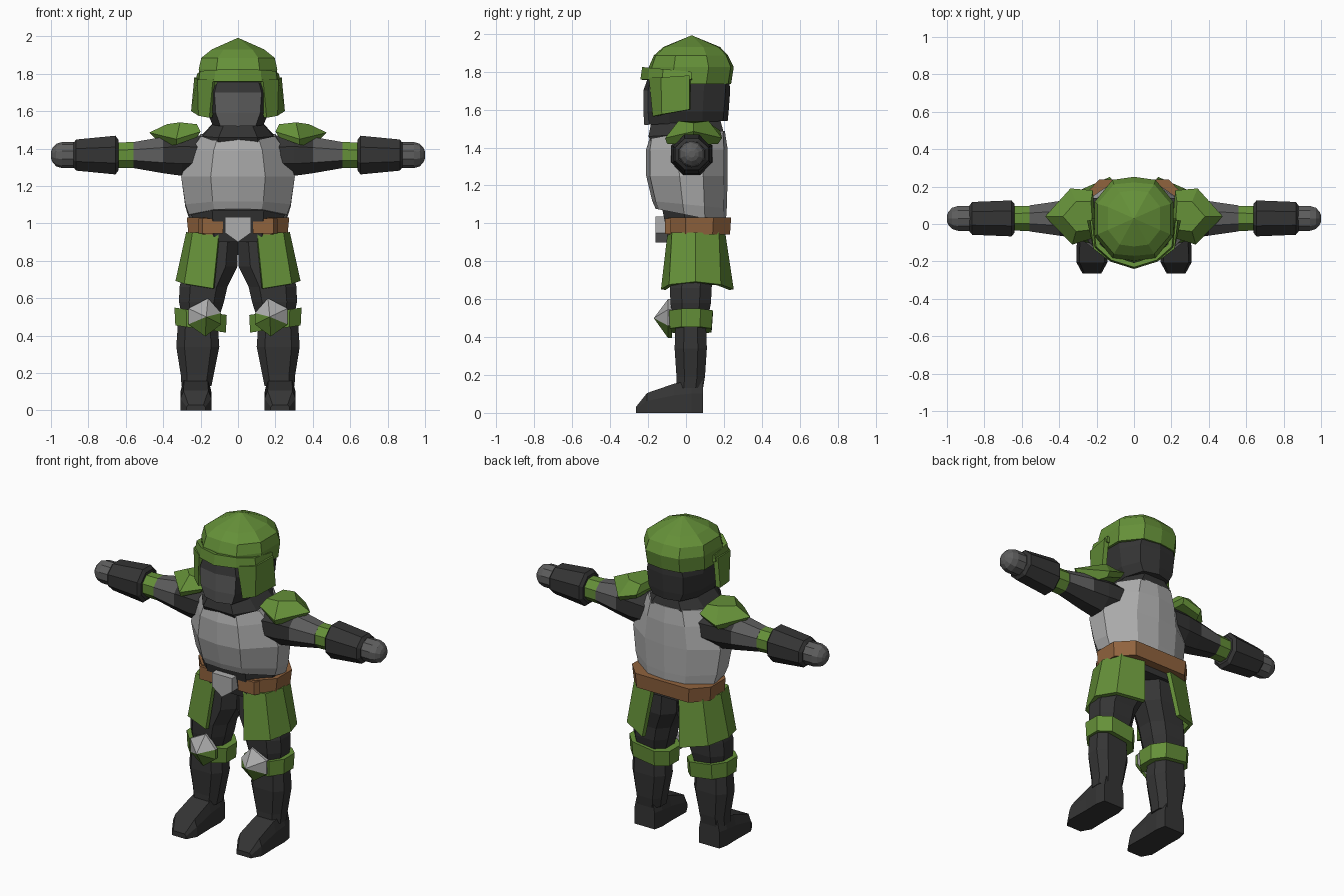
import bpy, bmesh, math

if "Cube" in bpy.data.objects:
    bpy.data.objects.remove(bpy.data.objects["Cube"])


def material(name, r, g, b):
    m = bpy.data.materials.new(name)
    m.use_nodes = True
    m.diffuse_color = (r, g, b, 1)
    bsdf = m.node_tree.nodes["Principled BSDF"]
    bsdf.inputs["Base Color"].default_value = (r, g, b, 1)
    bsdf.inputs["Roughness"].default_value = 0.8
    return m


GREEN = material("green_armour", 0.13, 0.28, 0.04)
DARK = material("dark_cloth", 0.035, 0.035, 0.035)
MID = material("mid_grey", 0.11, 0.11, 0.11)
LIGHT = material("light_grey_plate", 0.42, 0.42, 0.42)
BROWN = material("brown_leather", 0.28, 0.125, 0.048)


def loft(name, rings, *mats, rule=None, closed=True, thick=0, side=1):
    """Skin rows of points; closed rows become a capped solid, open rows a shell."""
    bm = bmesh.new()
    rows = [[bm.verts.new((side * x, y, z)) for x, y, z in r] for r in rings]
    n = len(rows[0])
    for a, b in zip(rows, rows[1:]):
        for i in range(n if closed else n - 1):
            j = (i + 1) % n
            bm.faces.new((a[i], a[j], b[j], b[i]))
    if closed:
        bm.faces.new(rows[0])
        bm.faces.new(rows[-1])
    bmesh.ops.remove_doubles(bm, verts=bm.verts, dist=0.0005)
    bmesh.ops.recalc_face_normals(bm, faces=bm.faces)
    bm.normal_update()
    if rule:
        for f in bm.faces:
            f.material_index = rule(f)
    me = bpy.data.meshes.new(name)
    bm.to_mesh(me)
    bm.free()
    for m in mats:
        me.materials.append(m)
    ob = bpy.data.objects.new(name, me)
    bpy.context.collection.objects.link(ob)
    if thick:
        mod = ob.modifiers.new("thickness", "SOLIDIFY")
        mod.thickness = thick
        mod.offset = 0


def pair(name, rings, *mats, rule=None, **kw):
    """Build a part on the left and its mirror on the right."""
    for side, label in ((1, "left"), (-1, "right")):
        r = (lambda f, s=side: rule(f, s)) if rule else None
        loft(label + "_" + name, rings, *mats, rule=r, side=side, **kw)


def octagon(z, rx, yf, yb, cx=0, c=0.55, cut=0.28, ridge=0, tilt=0, pitch=0):
    """Chamfered outline at height z, with optional centre ridges front and back."""
    a, b = yf + cut * (yb - yf), yb - 0.28 * (yb - yf)
    p = [(c * rx, yf), (rx, a), (rx, b), (c * rx, yb)]
    if ridge:
        p = [(0, yf - ridge)] + p + [(0, yb + ridge)]
    p += [(-x, y) for x, y in reversed(p) if x > 0]
    return [(cx + x, y, z + tilt * x + pitch * y) for x, y in p]


def sleeve(x, ry, rz, n=8, cy=0.03, cz=1.365):
    """Outline across the arm."""
    return [(x, cy + ry * math.cos(t), cz + rz * math.sin(t))
            for t in (2 * math.pi * (i + 0.5) / n for i in range(n))]


# Torso
loft("waist", [octagon(0.9, 0.23, -0.09, 0.18), octagon(1.1, 0.255, -0.13, 0.18, cut=0.4)], DARK)
loft("chest_plate", [
    octagon(1.045, 0.262, -0.145, 0.195, c=0.48, cut=0.4, ridge=0.015, pitch=-0.2),
    octagon(1.1, 0.282, -0.16, 0.197, c=0.48, cut=0.4, ridge=0.018, pitch=-0.1),
    octagon(1.25, 0.304, -0.19, 0.2, c=0.48, cut=0.4, ridge=0.02),
    octagon(1.39, 0.25, -0.19, 0.2, c=0.52, cut=0.36, ridge=0.02),
    octagon(1.47, 0.2, -0.18, 0.195, ridge=0.01, pitch=0.08)], LIGHT)
loft("collar", [
    octagon(1.41, 0.2, -0.17, 0.18),
    octagon(1.47, 0.19, -0.198, 0.198, pitch=0.06),
    octagon(1.55, 0.12, -0.18, 0.18)], DARK)

# Head: mask faces forward, dark guard behind
loft("head", [
    octagon(1.53, 0.135, -0.195, 0.195, c=0.7, ridge=0.025, pitch=0.05),
    octagon(1.59, 0.165, -0.2, 0.2, c=0.72, ridge=0.025),
    octagon(1.7, 0.185, -0.2, 0.208, c=0.68, ridge=0.025),
    octagon(1.77, 0.195, -0.185, 0.212, c=0.55, ridge=0.015)], DARK, MID,
    rule=lambda f: int(f.normal.y < -0.75 and f.calc_center_median().z < 1.7))
loft("helmet_dome", [
    octagon(1.735, 0.205, -0.19, 0.222, ridge=0.016),
    octagon(1.825, 0.21, -0.18, 0.236, ridge=0.016),
    octagon(1.885, 0.196, -0.16, 0.212, ridge=0.01),
    octagon(1.93, 0.14, -0.11, 0.17, ridge=0.01),
    [(0, 0.03, 1.992)] * 10], GREEN)
brow = [(-0.215, 0.03), (-0.2, -0.12), (-0.12, -0.19), (0, -0.228),
        (0.12, -0.19), (0.2, -0.12), (0.215, 0.03)]
loft("helmet_brow", [[(x, y, 1.757) for x, y in brow],
                     [(x * 0.96, y * 0.96, 1.8 - 0.1 * y) for x, y in brow]],
     GREEN, closed=False, thick=0.025)
pair("cheek_guard", [
    [(0.125, -0.185, 1.77), (0.205, -0.125, 1.77), (0.22, 0.02, 1.78)],
    [(0.145, -0.165, 1.565), (0.2, -0.12, 1.575), (0.237, 0.02, 1.6)]],
    GREEN, closed=False, thick=0.028)

# Arms
pair("shoulder", [sleeve(0.18, 0.12, 0.11), sleeve(0.3, 0.115, 0.12),
                  sleeve(0.4, 0.1, 0.105)], DARK)
pair("upper_arm", [sleeve(0.4, 0.1, 0.105), sleeve(0.56, 0.075, 0.075)],
     MID, DARK, rule=lambda f, s: int(f.normal.z < -0.3))
pair("arm_band", [sleeve(0.56, 0.073, 0.075), sleeve(0.66, 0.07, 0.073)], GREEN)
pair("gauntlet", [sleeve(0.64, 0.085, 0.09), sleeve(0.655, 0.104, 0.112),
                  sleeve(0.865, 0.095, 0.09), sleeve(0.88, 0.075, 0.07)], DARK)
pair("hand", [sleeve(x, r, r, 10) for x, r in
              ((0.86, 0.07), (0.94, 0.07), (0.972, 0.06), (0.992, 0.038), (1.0, 0.018))], MID)
pair("shoulder_pad", [
    [(0.22, -0.06, 1.46), (0.33, -0.1, 1.42), (0.4, 0.04, 1.41),
     (0.34, 0.17, 1.42), (0.23, 0.16, 1.46)],
    [(0.2, -0.07, 1.49), (0.33, -0.11, 1.45), (0.475, 0.04, 1.485),
     (0.34, 0.19, 1.45), (0.22, 0.18, 1.49)],
    [(0.22, -0.03, 1.53), (0.31, -0.04, 1.54), (0.38, 0.04, 1.53),
     (0.31, 0.12, 1.54), (0.23, 0.12, 1.53)]], GREEN)

# Belt, buckle plate and skirt
loft("belt", [octagon(0.94, 0.265, -0.095, 0.232, c=0.68),
              octagon(1.03, 0.274, -0.095, 0.238, c=0.68)], BROWN)
pair("belt_pouch", [[(x, y, z) for x, y in
                     ((0.08, -0.09), (0.08, -0.112), (0.19, -0.112), (0.21, -0.08))]
                    for z in (0.945, 1.025)], BROWN)
buckle = [(-0.07, 1.035), (0.07, 1.035), (0.07, 0.95), (0, 0.9), (-0.07, 0.95)]
loft("buckle_plate", [[(x, y, z) for x, z in buckle] for y in (-0.16, -0.07)], LIGHT)
pair("skirt_panel", [
    [(0.1, -0.085, 0.95), (0.235, -0.065, 0.95), (0.265, 0.05, 0.95),
     (0.23, 0.165, 0.95), (0.09, 0.195, 0.95)],
    [(0.13, -0.12, 0.65), (0.28, -0.08, 0.675), (0.322, 0.05, 0.69),
     (0.275, 0.175, 0.675), (0.125, 0.24, 0.65)]],
    GREEN, closed=False, thick=0.025)

# Legs
pair("thigh", [
    octagon(0.95, 0.12, -0.07, 0.16, cx=0.118),
    octagon(0.77, 0.14, -0.08, 0.16, cx=0.143),
    octagon(0.66, 0.128, -0.085, 0.135, cx=0.185),
    octagon(0.58, 0.12, -0.082, 0.132, cx=0.195),
    octagon(0.5, 0.1, -0.07, 0.115, cx=0.2)], DARK)
pair("knee_band", [octagon(0.435, 0.135, -0.085, 0.135, cx=0.2, tilt=0.14),
                   octagon(0.53, 0.14, -0.09, 0.142, cx=0.2, tilt=0.14)], GREEN)
rim = [(0.16, 0.6), (0.265, 0.545), (0.265, 0.46), (0.175, 0.395), (0.09, 0.46), (0.09, 0.52)]
pair("knee_pad", [[(x, -0.075, z) for x, z in rim],
                  [(x, -0.095, z) for x, z in rim],
                  [(0.17, -0.17, 0.5)] * 6], LIGHT, GREEN,
     rule=lambda f, s: int(f.calc_center_median().z < 0.515
                           and (f.normal.x * s < 0 or f.normal.z < -0.5)))
pair("shin", [
    octagon(0.48, 0.105, -0.055, 0.105, cx=0.215, c=0.62),
    octagon(0.34, 0.115, -0.06, 0.11, cx=0.215, c=0.62),
    octagon(0.19, 0.088, -0.05, 0.1, cx=0.218, c=0.62),
    octagon(0.13, 0.08, -0.05, 0.09, cx=0.222, c=0.62)], DARK)


def boot_section(y, w, top):
    half = [(w, 0), (w, top * 0.6), (w * 0.8, top)]
    return [(0.225 + x, y, z) for x, z in half + [(-x, z) for x, z in reversed(half)]]


pair("boot", [boot_section(0.09, 0.07, 0.17), boot_section(0.03, 0.082, 0.17),
              boot_section(-0.06, 0.08, 0.155), boot_section(-0.205, 0.083, 0.105),
              boot_section(-0.265, 0.05, 0.03)], DARK)
